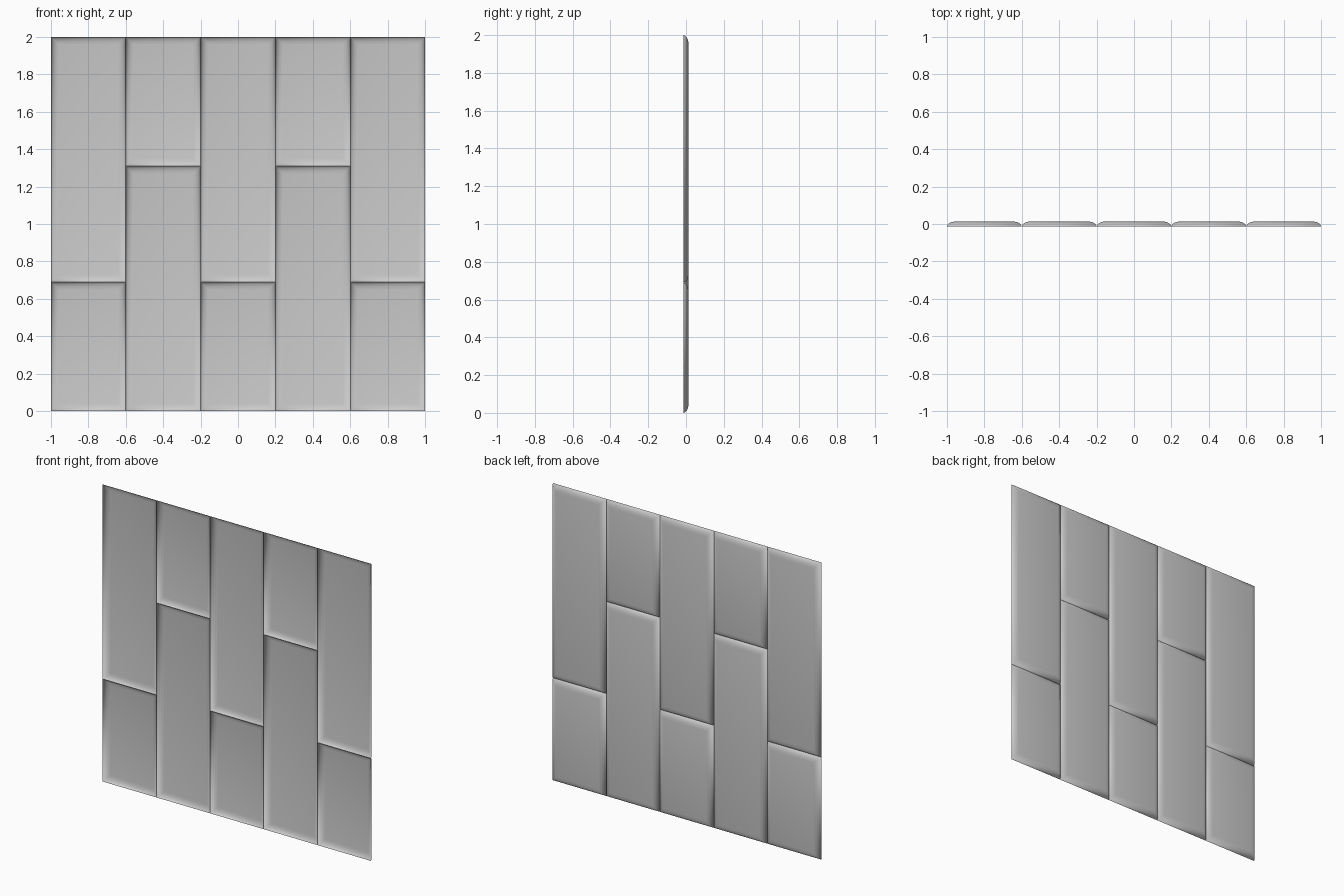
import bpy
import bmesh

# Remove the default cube
cube = bpy.data.objects.get("Cube")
if cube:
    bpy.data.objects.remove(cube, do_unlink=True)

# Single plain material
grey = bpy.data.materials.new("light_grey")
grey.use_nodes = True
grey.diffuse_color = (0.6, 0.6, 0.6, 1)
grey.node_tree.nodes["Principled BSDF"].inputs["Base Color"].default_value = (0.6, 0.6, 0.6, 1)

COLUMNS = 5
WIDTH = 2 / COLUMNS
LOW_SPLIT, HIGH_SPLIT = 0.69, 1.31
# Rounded edge: (inset from the rim, depth in y)
EDGE = [(0, -0.013), (0.004, -0.004), (0.012, 0.004), (0.024, 0.010), (0.04, 0.013)]


def make_tile(name, x0, x1, z0, z1):
    """Open dished panel, rounded on the back and hollow on the front."""
    bm = bmesh.new()
    rings = []
    for inset, y in EDGE:
        corners = [(x0 + inset, z0 + inset), (x0 + inset, z1 - inset),
                   (x1 - inset, z1 - inset), (x1 - inset, z0 + inset)]
        rings.append([bm.verts.new((x, y, z)) for x, z in corners])
    for outer, inner in zip(rings, rings[1:]):
        for i in range(4):
            j = (i + 1) % 4
            bm.faces.new((outer[i], outer[j], inner[j], inner[i]))
    bm.faces.new(rings[-1])
    for face in bm.faces:
        face.smooth = True
        if face.normal.y < 0:
            face.normal_flip()
    bm.normal_update()
    mesh = bpy.data.meshes.new(name)
    bm.to_mesh(mesh)
    bm.free()
    mesh.materials.append(grey)
    tile = bpy.data.objects.new(name, mesh)
    bpy.context.collection.objects.link(tile)


# Staggered columns, each with a lower and an upper tile
for c in range(COLUMNS):
    left = -1 + c * WIDTH
    split = HIGH_SPLIT if c % 2 else LOW_SPLIT
    make_tile(f"lower_tile_{c + 1}", left, left + WIDTH, 0, split)
    make_tile(f"upper_tile_{c + 1}", left, left + WIDTH, split, 2)
